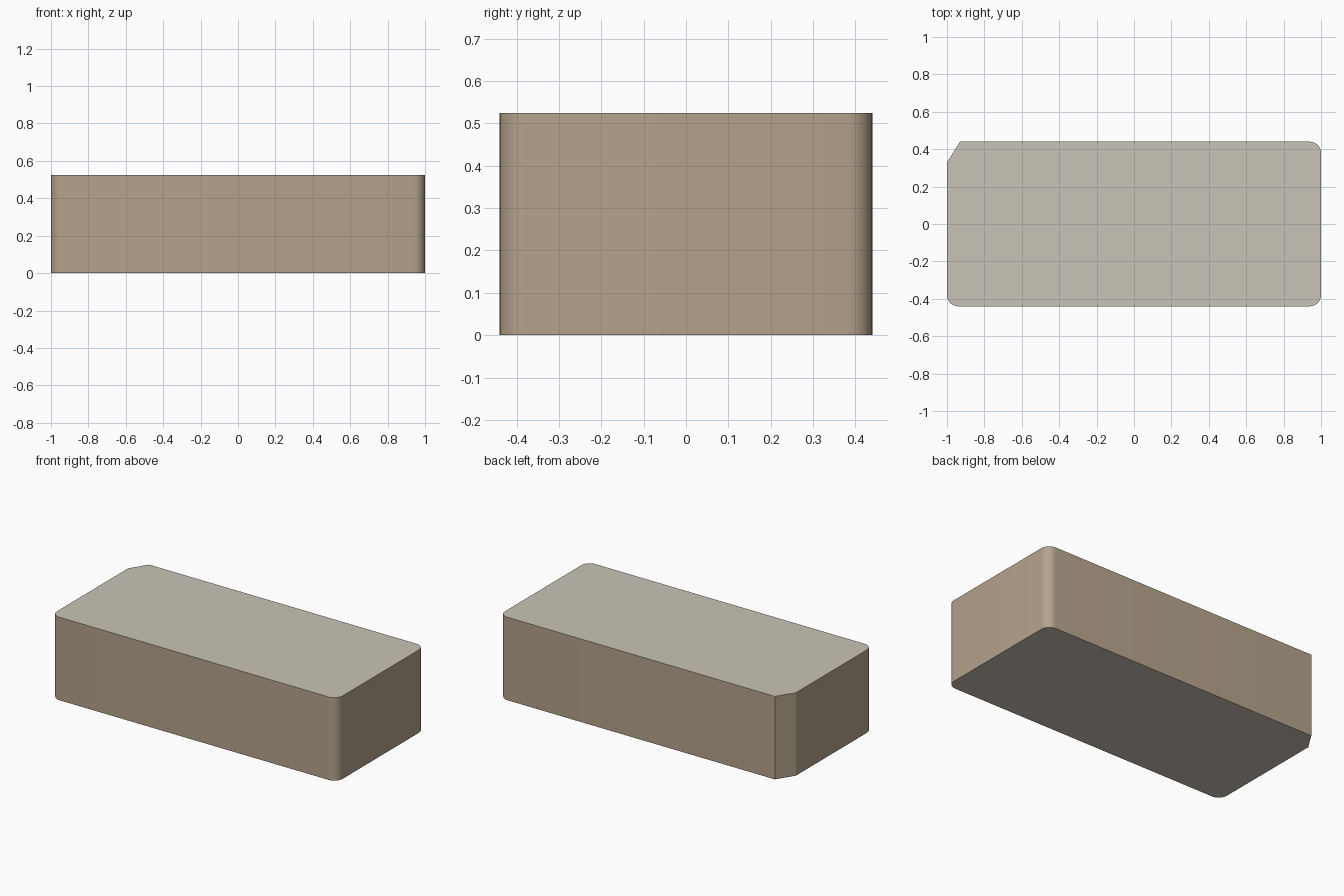
import bpy, bmesh, math

if "Cube" in bpy.data.objects:
    bpy.data.objects.remove(bpy.data.objects["Cube"])

HX, HY, H, R = 1.0, 0.44, 0.525, 0.06


def material(name, rgb):
    m = bpy.data.materials.new(name)
    m.diffuse_color = (*rgb, 1)
    m.use_nodes = True
    m.node_tree.nodes["Principled BSDF"].inputs["Base Color"].default_value = m.diffuse_color
    return m


def corner(cx, cy, start, steps=8):
    """Quarter-round corner, counter-clockwise from the start angle."""
    return [(cx + R * math.cos(math.radians(start + 90 * i / steps)),
             cy + R * math.sin(math.radians(start + 90 * i / steps)))
            for i in range(steps + 1)]


# Outline: three rounded corners and one clipped corner at back left
outline = (corner(HX - R, -HY + R, 270) + corner(HX - R, HY - R, 0)
           + [(-0.93, HY), (-HX, 0.33)] + corner(-HX + R, -HY + R, 180))

# Block extruded from the outline
bm = bmesh.new()
base = bm.faces.new([bm.verts.new((x, y, 0)) for x, y in outline])
top = bmesh.ops.extrude_face_region(bm, geom=[base], use_keep_orig=True)
bmesh.ops.translate(bm, vec=(0, 0, H),
                    verts=[v for v in top["geom"] if isinstance(v, bmesh.types.BMVert)])
bmesh.ops.recalc_face_normals(bm, faces=bm.faces)

# Top and bottom are pale grey, the walls tan
for f in bm.faces:
    f.material_index = 0 if abs(f.normal.z) > 0.5 else 1
mesh = bpy.data.meshes.new("clipped_block")
bm.to_mesh(mesh)
bm.free()
mesh.materials.append(material("pale grey", (0.59, 0.55, 0.47)))
mesh.materials.append(material("tan", (0.46, 0.365, 0.262)))

block = bpy.data.objects.new("clipped_block", mesh)
bpy.context.collection.objects.link(block)
bpy.context.view_layer.objects.active = block
block.select_set(True)
bpy.ops.object.shade_smooth_by_angle(angle=math.radians(30))
